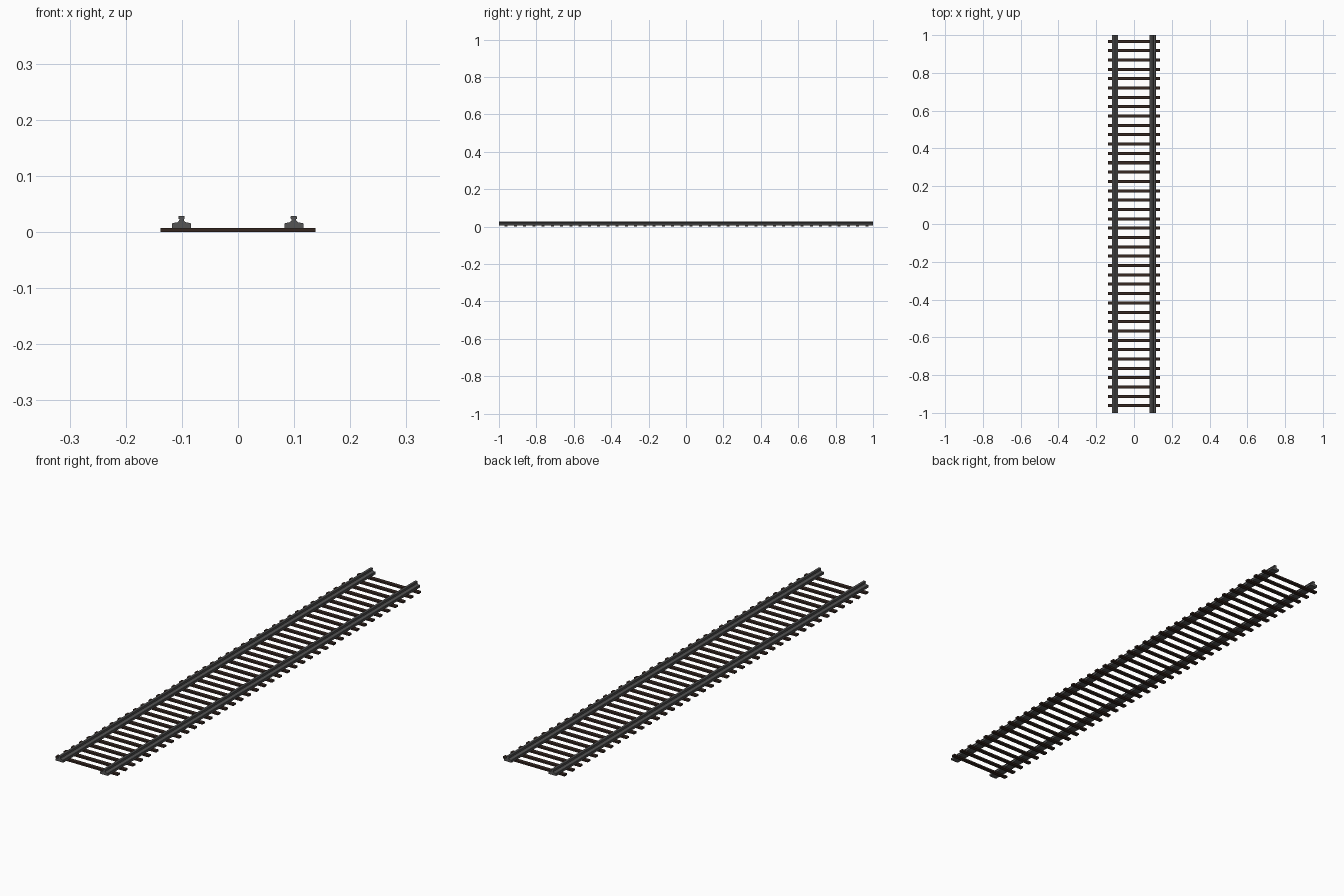
import bpy, bmesh

if "Cube" in bpy.data.objects:
    bpy.data.objects.remove(bpy.data.objects["Cube"])

def material(name, rgb):
    m = bpy.data.materials.new(name)
    m.diffuse_color = (*rgb, 1)
    m.use_nodes = True
    m.node_tree.nodes["Principled BSDF"].inputs["Base Color"].default_value = m.diffuse_color
    return m

def finish(name, bm, mat):
    bmesh.ops.recalc_face_normals(bm, faces=bm.faces)
    me = bpy.data.meshes.new(name)
    bm.to_mesh(me)
    bm.free()
    me.materials.append(mat)
    ob = bpy.data.objects.new(name, me)
    bpy.context.collection.objects.link(ob)
    return ob

steel = material("dark_steel", (0.09, 0.09, 0.09))
wood = material("dark_wood", (0.035, 0.02, 0.015))

# Rails: mirrored half profile (x, z) extruded along y
HALF = [(0.017, 0.006), (0.017, 0.0145), (0.0155, 0.016), (0.0085, 0.0165),
        (0.0045, 0.0195), (0.004, 0.0225), (0.0055, 0.0235),
        (0.0055, 0.0275), (0.0045, 0.0285)]
PROFILE = HALF + [(-x, z) for x, z in reversed(HALF)]

def rail(name, cx):
    bm = bmesh.new()
    face = bm.faces.new([bm.verts.new((cx + x, -1, z)) for x, z in PROFILE])
    ext = bmesh.ops.extrude_face_region(bm, geom=[face], use_keep_orig=True)
    verts = [g for g in ext["geom"] if isinstance(g, bmesh.types.BMVert)]
    bmesh.ops.translate(bm, verts=verts, vec=(0, 2, 0))
    return finish(name, bm, steel)

rail("left_rail", -0.1005)
rail("right_rail", 0.0995)

# Sleepers: one plank repeated along the track
bm = bmesh.new()
bmesh.ops.create_cube(bm, size=1)
bmesh.ops.scale(bm, verts=bm.verts, vec=(0.277, 0.016, 0.007))
bmesh.ops.translate(bm, verts=bm.verts, vec=(0, -0.962, 0.0035))
sleepers = finish("sleepers", bm, wood)
arr = sleepers.modifiers.new("repeat", 'ARRAY')
arr.count = 40
arr.use_relative_offset = False
arr.use_constant_offset = True
arr.constant_offset_displace = (0, 0.04947, 0)
